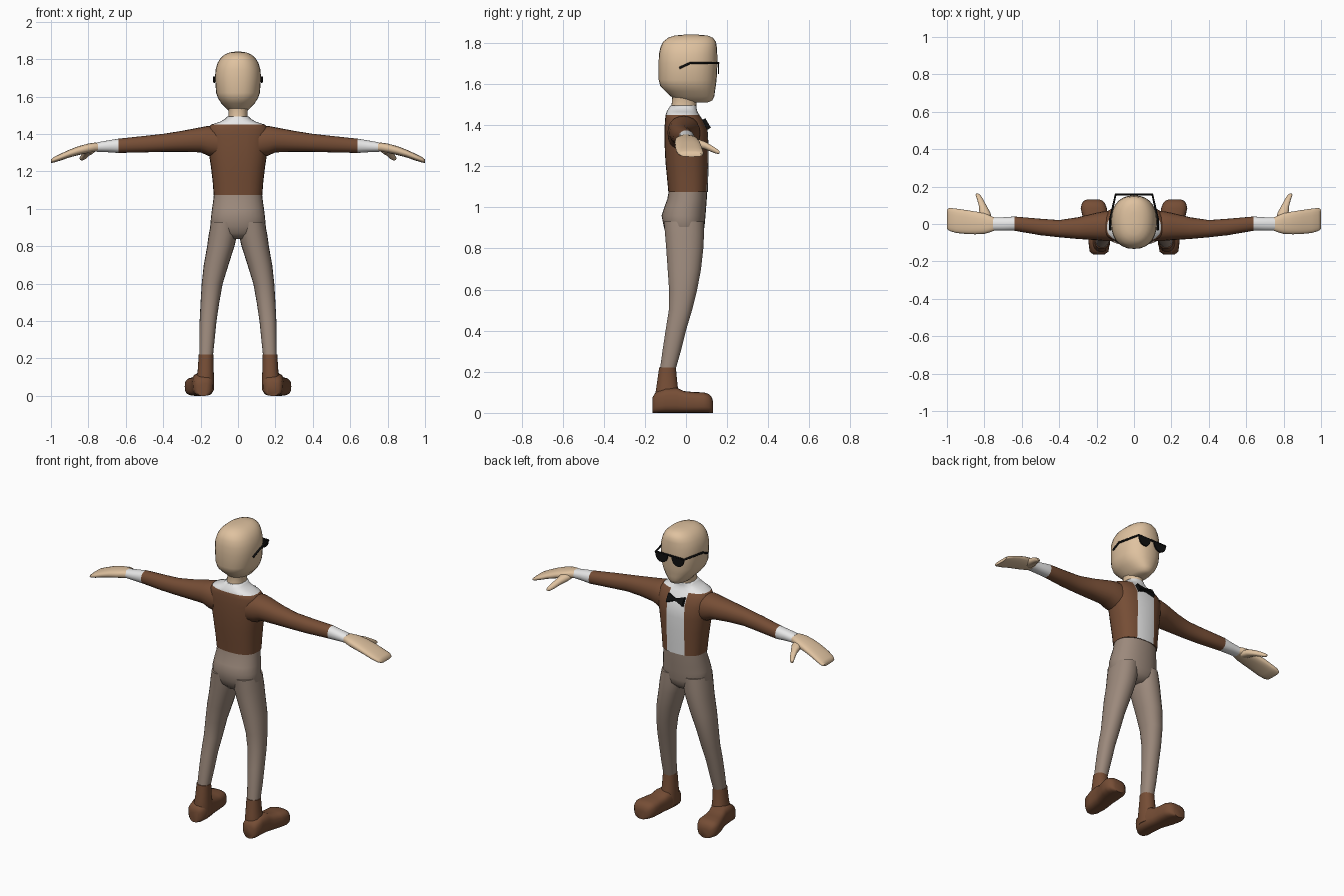
import bpy, bmesh, math
from mathutils import Vector


def material(name, rgb):
    m = bpy.data.materials.new(name)
    m.diffuse_color = (*rgb, 1)
    return m


SKIN = material("skin", (0.74, 0.54, 0.35))
BROWN = material("brown cloth", (0.18, 0.075, 0.036))
TAUPE = material("taupe trousers", (0.33, 0.25, 0.20))
WHITE = material("white shirt", (0.80, 0.80, 0.80))
BLACK = material("black", (0.005, 0.005, 0.005))


def finish(bm, name, mats, rule=None, mirror=False, angle=50):
    """Turn a bmesh into a smooth shaded object, coloured by a rule on face centres."""
    bmesh.ops.recalc_face_normals(bm, faces=bm.faces)
    for f in bm.faces:
        f.smooth = True
        if rule:
            f.material_index = rule(f.calc_center_median())
    me = bpy.data.meshes.new(name)
    bm.to_mesh(me)
    bm.free()
    me.set_sharp_from_angle(angle=math.radians(angle))
    for m in mats:
        me.materials.append(m)
    ob = bpy.data.objects.new(name, me)
    bpy.context.collection.objects.link(ob)
    if mirror:
        mod = ob.modifiers.new("mirror", 'MIRROR')
        mod.use_mirror_merge = False
    return ob


def loft(axis, rings, power=2.2, n=28):
    """Skin superellipse rings (position, centre u, centre v, radius u, radius v) along an axis."""
    bm = bmesh.new()
    loops = []
    for p, cu, cv, ru, rv in rings:
        loop = []
        for i in range(n):
            a = math.tau * i / n
            c, s = math.cos(a), math.sin(a)
            u = cu + ru * math.copysign(abs(c) ** (2 / power), c)
            v = cv + rv * math.copysign(abs(s) ** (2 / power), s)
            co = {'x': (p, u, v), 'y': (u, p, v), 'z': (u, v, p)}[axis]
            loop.append(bm.verts.new(co))
        loops.append(loop)
    for a, b in zip(loops, loops[1:]):
        for i in range(n):
            j = (i + 1) % n
            bm.faces.new((a[i], a[j], b[j], b[i]))
    bm.faces.new(loops[0])
    bm.faces.new(loops[-1])
    return bm


def cut(bm, co, no):
    bmesh.ops.bisect_plane(bm, geom=bm.verts[:] + bm.edges[:] + bm.faces[:],
                           plane_co=co, plane_no=no)


def plate(name, outline, thick, loc, tilt=0, mirror=False):
    """Flat outline in x and z, extruded along y."""
    bm = bmesh.new()
    f = bm.faces.new([bm.verts.new((x, -thick / 2, z)) for x, z in outline])
    r = bmesh.ops.extrude_face_region(bm, geom=[f])
    bmesh.ops.translate(bm, vec=(0, thick, 0),
                        verts=[v for v in r['geom'] if isinstance(v, bmesh.types.BMVert)])
    c, s = math.cos(tilt), math.sin(tilt)
    for v in bm.verts:
        x, y, z = v.co
        v.co = Vector((x, y * c - z * s, y * s + z * c)) + Vector(loc)
    return finish(bm, name, [BLACK], mirror=mirror, angle=30)


# Head: z, centre x, centre y, half width, half depth
finish(loft('z', [
    (1.510, 0, .050, .028, .055), (1.520, 0, .040, .048, .088),
    (1.540, 0, .032, .066, .106), (1.565, 0, .020, .090, .121),
    (1.590, 0, .010, .106, .135), (1.620, 0, .008, .117, .141),
    (1.700, 0, .010, .123, .143), (1.745, 0, .010, .120, .142),
    (1.780, 0, .013, .109, .137), (1.805, 0, .017, .094, .129),
    (1.825, 0, .022, .072, .109), (1.836, 0, .025, .045, .080),
    (1.840, 0, .025, .018, .035)], 2.3), "head", [SKIN])

# Neck
finish(loft('z', [(1.46, 0, -.012, .054, .062), (1.50, 0, -.010, .050, .060),
                  (1.53, 0, -.005, .052, .062), (1.57, 0, .0, .062, .075)]),
       "neck", [SKIN])

# Jacket body with shirt front and collar
body = loft('z', [
    (1.075, 0, .010, .130, .096), (1.140, 0, .008, .135, .100),
    (1.220, 0, .005, .144, .105), (1.300, 0, .003, .156, .107),
    (1.380, 0, .000, .165, .105), (1.425, 0, -.010, .162, .092),
    (1.450, 0, -.017, .145, .082), (1.465, 0, -.019, .098, .075),
    (1.480, 0, -.017, .070, .069), (1.495, 0, -.012, .055, .064)], 2.5)
cut(body, (.06, 0, 0), (1, 0, 0))
cut(body, (-.06, 0, 0), (1, 0, 0))
finish(body, "jacket_and_shirt", [BROWN, WHITE],
       lambda c: int(c.z > 1.45 or (abs(c.x) < .06 and c.y > .03)))

# Sleeves with shirt cuffs: x, centre y, centre z, half depth, half height
finish(loft('x', [
    (.110, -.010, 1.355, .080, .082), (.160, -.011, 1.364, .079, .080),
    (.200, -.013, 1.369, .073, .067), (.300, -.022, 1.361, .058, .056),
    (.400, -.025, 1.353, .046, .048), (.500, -.016, 1.346, .044, .044),
    (.640, .002, 1.337, .038, .038), (.700, .000, 1.334, .036, .031),
    (.755, .000, 1.330, .036, .025)], n=20),
    "sleeves_and_cuffs", [BROWN, WHITE], lambda c: int(c.x > .64), mirror=True)

# Hands
finish(loft('x', [
    (.735, .000, 1.331, .030, .021), (.765, .000, 1.330, .043, .024),
    (.800, .003, 1.324, .056, .025), (.850, .006, 1.312, .061, .024),
    (.900, .011, 1.296, .064, .021), (.950, .017, 1.276, .065, .018),
    (.985, .024, 1.262, .062, .015), (1.00, .026, 1.255, .052, .009)], 2.6, 20),
    "hands", [SKIN], mirror=True)

# Thumbs
finish(loft('y', [
    (.015, .790, 1.318, .030, .020), (.060, .797, 1.311, .030, .021),
    (.095, .808, 1.300, .021, .019), (.135, .824, 1.280, .016, .015),
    (.155, .834, 1.270, .013, .011), (.163, .838, 1.267, .006, .006)], n=14),
    "thumbs", [SKIN], mirror=True)

# Trouser seat
finish(loft('z', [
    (.840, 0, -.006, .060, .060), (.870, 0, -.007, .125, .090),
    (.905, 0, -.009, .149, .099), (.960, 0, -.012, .144, .107),
    (1.00, 0, -.004, .139, .102), (1.04, 0, .005, .133, .096),
    (1.085, 0, .010, .128, .093)]), "trouser_seat", [TAUPE])

# Trouser legs: z, centre x, centre y, half width, half depth
finish(loft('z', [
    (.205, .171, -.090, .036, .038), (.300, .166, -.070, .041, .045),
    (.400, .160, -.050, .045, .050), (.500, .150, -.027, .050, .057),
    (.600, .138, -.014, .056, .069), (.700, .117, -.008, .066, .082),
    (.800, .092, -.006, .073, .091), (.860, .081, -.007, .076, .095),
    (.930, .073, -.010, .070, .098)], n=22), "trouser_legs", [TAUPE], mirror=True)

# Shoe ankles
finish(loft('z', [
    (.030, .178, -.090, .050, .060), (.090, .176, -.090, .049, .060),
    (.130, .173, -.092, .043, .052), (.220, .171, -.090, .039, .041)], n=22),
    "shoe_ankles", [BROWN], mirror=True)

# Shoe feet: y, half width and height, leaning outward toward the toe
feet = [(-.163, .188, .030, .075), (-.148, .187, .050, .100), (-.100, .186, .057, .120),
        (-.045, .191, .057, .122), (-.010, .199, .058, .106), (.040, .209, .066, .101),
        (.085, .215, .070, .100), (.112, .217, .061, .092), (.126, .218, .047, .075),
        (.132, .218, .030, .055)]
finish(loft('y', [(y, x, h / 2, r, h / 2) for y, x, r, h in feet], 3.0, 24),
       "shoes", [BROWN], mirror=True)

# Sunglass lenses: flat top, round bottom
lens = [(.056 + .043 * math.cos(a), -.058 * abs(math.sin(a)) ** .8)
        for a in (math.pi * i / 12 for i in range(13))]
plate("lenses", lens, .007, (0, .158, 1.706), mirror=True)

# Sunglass frame: bridge and bent temples
half = [(.127, -.032, 1.678), (.129, .020, 1.702), (.098, .158, 1.702)]
path = half + [(-x, y, z) for x, y, z in reversed(half)]
cu = bpy.data.curves.new("glasses_frame", 'CURVE')
cu.dimensions = '3D'
cu.bevel_depth = .006
cu.bevel_resolution = 1
cu.use_fill_caps = True
sp = cu.splines.new('POLY')
sp.points.add(len(path) - 1)
for pt, co in zip(sp.points, path):
    pt.co = (*co, 1)
cu.materials.append(BLACK)
bpy.context.collection.objects.link(bpy.data.objects.new("glasses_frame", cu))

# Bow tie
bow = [(-.055, .027), (-.012, .010), (.012, .010), (.055, .027),
       (.055, -.027), (.012, -.010), (-.012, -.010), (-.055, -.027)]
plate("bow_tie", bow, .022, (0, .098, 1.405), math.radians(30))
